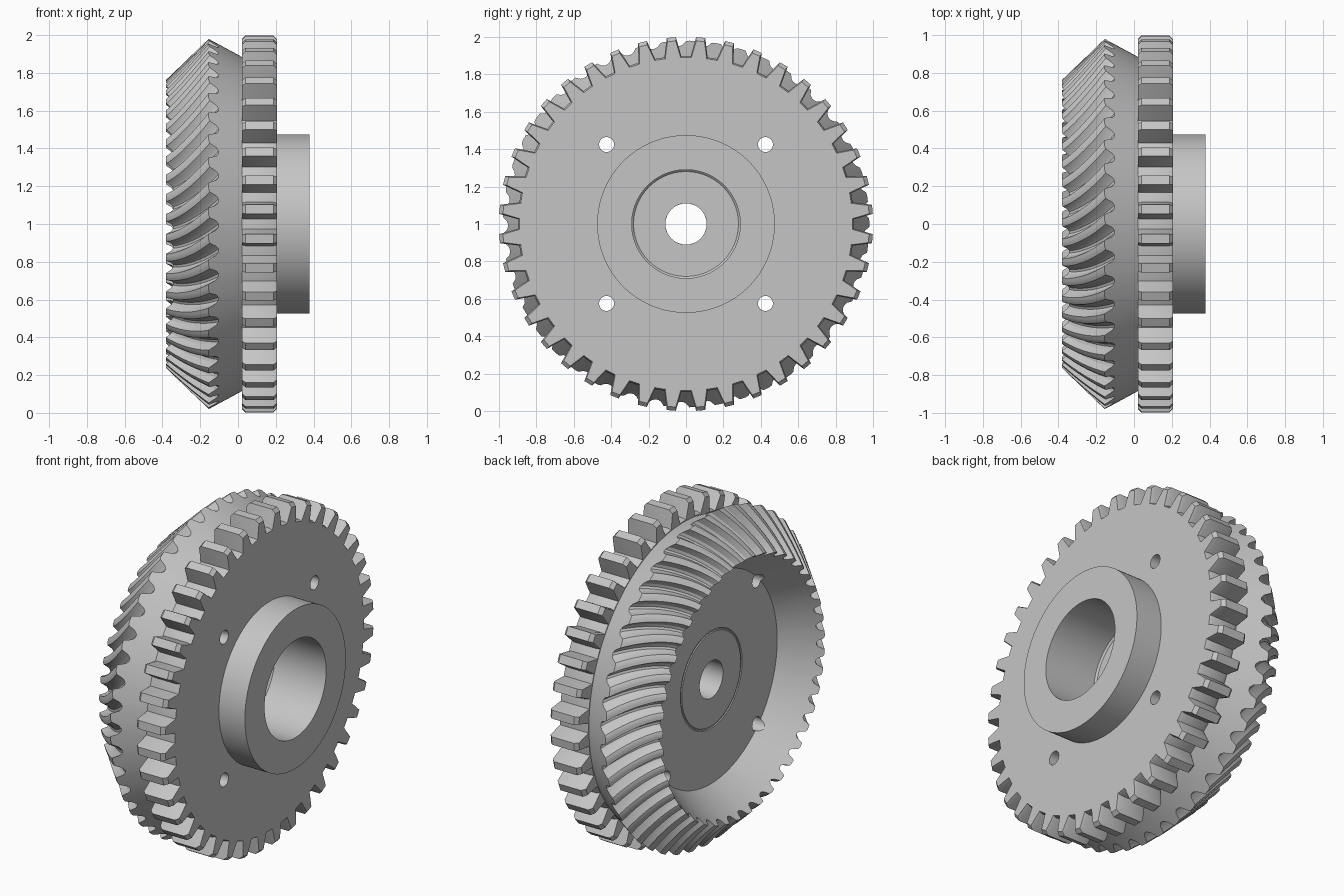
import bpy
import bmesh
from math import sin, cos, radians
from mathutils import Matrix, Vector

cube = bpy.data.objects.get("Cube")
if cube:
    bpy.data.objects.remove(cube, do_unlink=True)

SEGMENTS = 360       # one step per degree, shared by both sets of teeth
SPUR_TEETH = 40
TWIST = 9            # spiral of the bevel teeth, in degrees
STEPS = 10           # slices along each bevel tooth

steel = bpy.data.materials.new("grey_steel")
steel.use_nodes = True
grey = (0.56, 0.56, 0.56, 1)
steel.diffuse_color = grey
steel.node_tree.nodes["Principled BSDF"].inputs["Base Color"].default_value = grey


def point(x, r, degrees):
    a = radians(degrees)
    return Vector((x, r * cos(a), 1 + r * sin(a)))


def circle(x, r, turn=0):
    return [point(x, r, i - turn) for i in range(SEGMENTS)]


def bevel_slice(t):
    """One slice across the spiral teeth; t runs from small end to large end."""
    groove = [0, 0, 0, 0.1, 0.75, 1, 1, 0.75]   # one tooth and one groove
    tip = Vector((-0.382, 0.762)).lerp(Vector((-0.155, 0.98)), t)
    depth = Vector((0.038, -0.025)).lerp(Vector((0.052, -0.028)), t)
    ring = []
    for i in range(SEGMENTS):
        p = tip + depth * groove[i % len(groove)]
        ring.append(point(p.x, p.y, i - TWIST * t ** 1.3))
    return ring


def spur_slice(x, root, tip, narrow):
    """One slice across the straight teeth."""
    across = [0, 0.09, 0.18, 0.265, 0.345, 0.655, 0.735, 0.82, 0.91]
    height = [0, 0, 0, 0.5, 1, 1, 0.5, 0, 0]
    pitch = SEGMENTS / SPUR_TEETH
    ring = []
    for i in range(SEGMENTS):
        tooth, k = divmod(i - TWIST, len(across))
        f = across[k]
        if 0.15 < f < 0.85:
            f = 0.5 + (f - 0.5) * narrow
        ring.append(point(x, root + (tip - root) * height[k], pitch * (tooth + f)))
    return ring


# Dished front with a shallow ring groove
rings = [circle(x, r) for x, r in [
    (-0.167, 0.11), (-0.167, 0.277), (-0.162, 0.28), (-0.162, 0.287),
    (-0.167, 0.29), (-0.167, 0.62)]]
# Spiral bevel teeth and the cone behind them
rings += [bevel_slice(j / STEPS) for j in range(STEPS + 1)]
rings.append(circle(0.02, 0.885, TWIST))
# Spur teeth with chamfered ends
rings += [spur_slice(0.02, 0.89, 0.98, 0.92), spur_slice(0.04, 0.898, 1.0, 1),
          spur_slice(0.187, 0.898, 1.0, 1), spur_slice(0.207, 0.89, 0.98, 0.92)]
# Hub, blind bore and centre hole
rings += [circle(x, r, TWIST) for x, r in [
    (0.207, 0.475), (0.378, 0.475), (0.378, 0.29), (0.04, 0.29),
    (0.03, 0.28), (0.03, 0.11)]]
# Bring the last circle back in line with the first one
rings.append(circle(-0.07, 0.11, TWIST / 2))

bm = bmesh.new()
loops = [[bm.verts.new(p) for p in ring] for ring in rings]
for a, b in zip(loops, loops[1:] + loops[:1]):
    for i in range(SEGMENTS):
        j = (i + 1) % SEGMENTS
        bm.faces.new((a[i], a[j], b[j], b[i]))
bmesh.ops.recalc_face_normals(bm, faces=bm.faces)
mesh = bpy.data.meshes.new("double_gear")
bm.to_mesh(mesh)
bm.free()
mesh.materials.append(steel)
gear = bpy.data.objects.new("double_gear", mesh)
bpy.context.collection.objects.link(gear)

# Four bolt holes
bm = bmesh.new()
for y in (-0.425, 0.425):
    for z in (0.575, 1.425):
        place = Matrix.Translation((0, y, z)) @ Matrix.Rotation(radians(90), 4, 'Y')
        bmesh.ops.create_cone(bm, cap_ends=True, segments=32, radius1=0.04,
                              radius2=0.04, depth=0.9, matrix=place)
mesh = bpy.data.meshes.new("bolt_hole_cutter")
bm.to_mesh(mesh)
bm.free()
mesh.materials.append(steel)
cutter = bpy.data.objects.new("bolt_hole_cutter", mesh)
cutter.hide_render = True
bpy.context.collection.objects.link(cutter)

cut = gear.modifiers.new("bolt_holes", 'BOOLEAN')
cut.operation = 'DIFFERENCE'
cut.solver = 'EXACT'
cut.object = cutter
for ob in bpy.context.selected_objects:
    ob.select_set(False)
bpy.context.view_layer.objects.active = gear
gear.select_set(True)
bpy.ops.object.modifier_apply(modifier=cut.name)
bpy.data.objects.remove(cutter, do_unlink=True)

bpy.ops.object.shade_smooth_by_angle(angle=radians(28))
